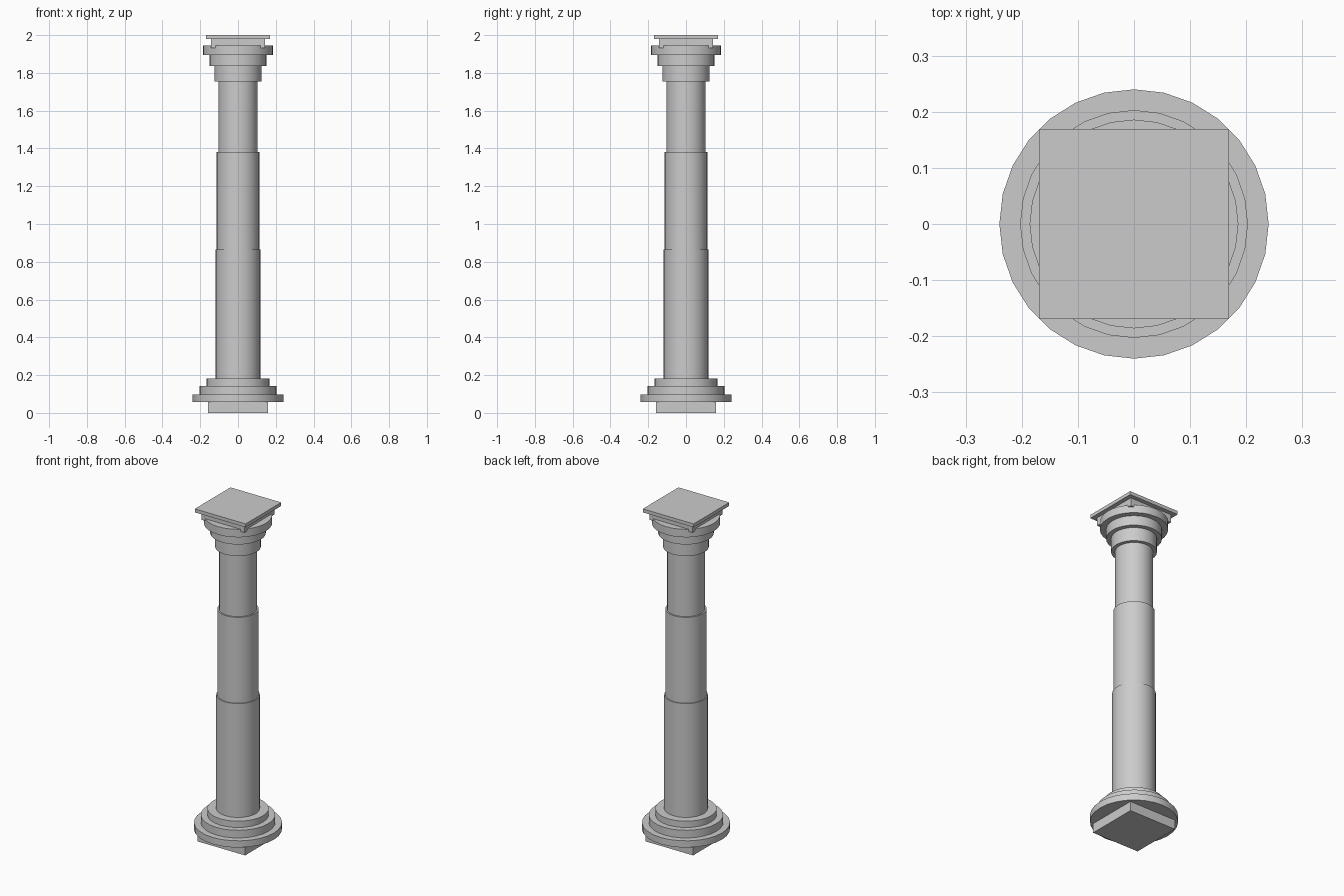
import bpy

if "Cube" in bpy.data.objects:
    bpy.data.objects.remove(bpy.data.objects["Cube"])

SIDES = 28


def drum(name, radius, z0, z1):
    """Round, smooth-sided section between two heights."""
    bpy.ops.mesh.primitive_cylinder_add(
        vertices=SIDES, radius=radius, depth=z1 - z0, location=(0, 0, (z0 + z1) / 2))
    obj = bpy.context.object
    obj.name = name
    bpy.ops.object.shade_smooth_by_angle()


def slab(name, half, z0, z1):
    """Square block between two heights."""
    bpy.ops.mesh.primitive_cube_add(size=1, location=(0, 0, (z0 + z1) / 2))
    obj = bpy.context.object
    obj.name = name
    obj.scale = (2 * half, 2 * half, z1 - z0)
    bpy.ops.object.transform_apply(location=False, rotation=False, scale=True)


# Square plinth and stepped round base
slab("plinth", 0.158, 0.0, 0.057)
drum("base_lower_ring", 0.24, 0.057, 0.097)
drum("base_middle_ring", 0.203, 0.097, 0.143)
drum("base_upper_ring", 0.167, 0.143, 0.181)

# Shaft in three narrowing drums
drum("shaft_lower", 0.119, 0.181, 0.865)
drum("shaft_middle", 0.113, 0.865, 1.381)
drum("shaft_upper", 0.104, 1.381, 1.755)

# Capital widening upwards
drum("capital_lower_ring", 0.125, 1.755, 1.837)
drum("capital_middle_ring", 0.152, 1.837, 1.896)
drum("capital_upper_ring", 0.186, 1.896, 1.944)

# Square block sunk into the capital (corners poke out), and the top slab
slab("abacus_block", 0.143, 1.931, 1.979)
slab("top_slab", 0.169, 1.979, 2.0)
